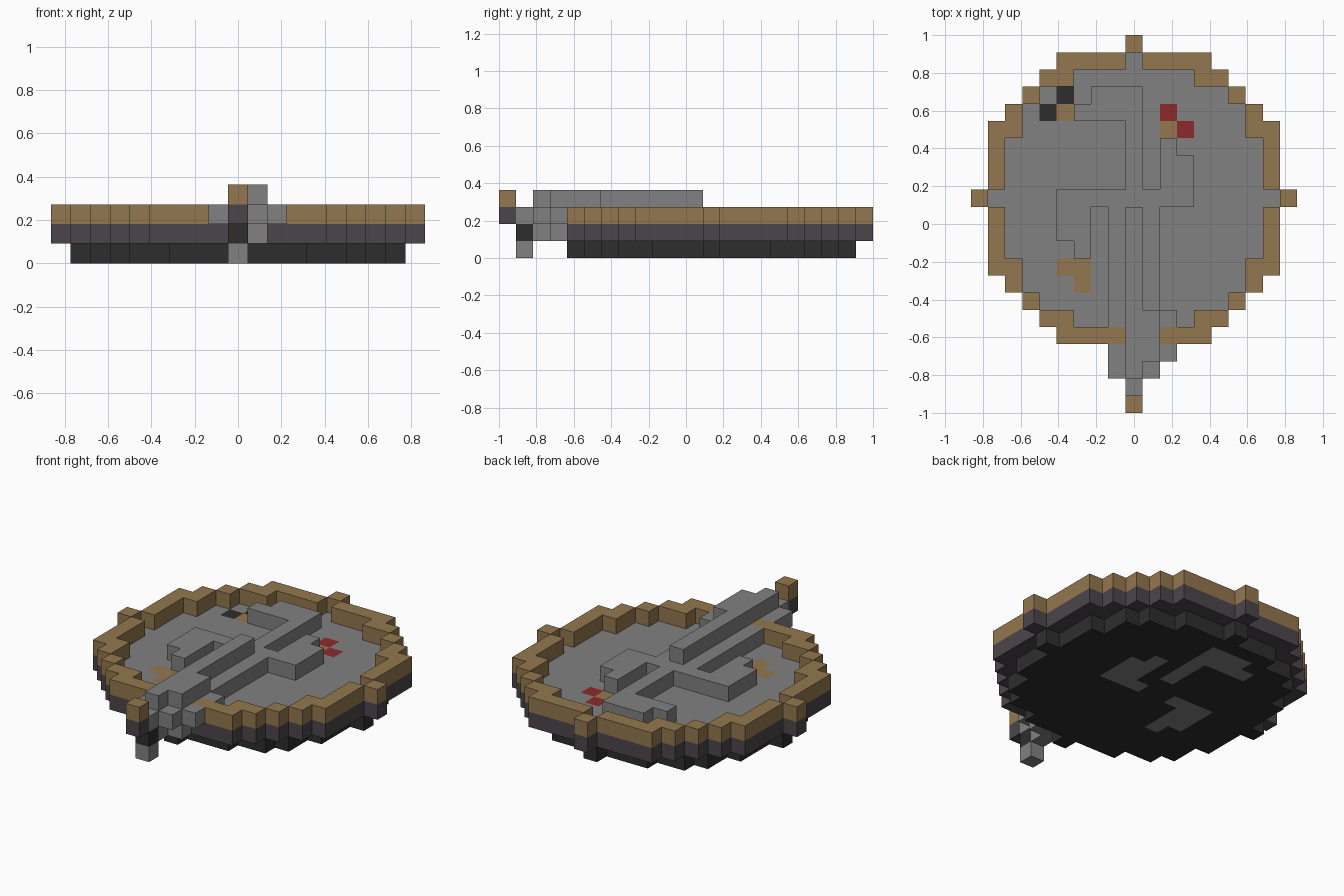
import bpy
import bmesh
from mathutils import Vector

cube = bpy.data.objects.get("Cube")
if cube:
    bpy.data.objects.remove(cube, do_unlink=True)

U = 1 / 11          # side of one block
MID = 12            # row through the middle of the disc


def material(name, rgb):
    m = bpy.data.materials.new(name)
    m.use_nodes = True
    m.diffuse_color = (*rgb, 1)
    m.node_tree.nodes["Principled BSDF"].inputs["Base Color"].default_value = (*rgb, 1)
    return m


MATS = {
    "grey": material("stone_grey", (0.22, 0.22, 0.22)),
    "brown": material("bronze_brown", (0.29, 0.185, 0.077)),
    "purple": material("dusky_purple", (0.07, 0.06, 0.068)),
    "black": material("charcoal", (0.027, 0.027, 0.027)),
    "red": material("dark_red", (0.27, 0.023, 0.024)),
}

cells = {}          # (column, row, layer) -> (part, colour)


def fill(part, colour, cols, rows, layers):
    """Fill an inclusive box of blocks; later fills replace earlier ones."""
    for i in range(cols[0], cols[1] + 1):
        for j in range(rows[0], rows[1] + 1):
            for k in range(layers[0], layers[1] + 1):
                cells[i, j, k] = (part, colour)


# Disc: half widths by distance from the middle row
OUTER = [9, 8, 8, 8, 8, 7, 6, 5, 4, 0]
INNER = [8, 7, 7, 7, 6, 6, 5, 3, 0, -1]
for j in range(MID - 9, MID + 10):
    outer, inner = OUTER[abs(j - MID)], INNER[abs(j - MID)]
    fill("rim_lower", "purple", (-outer, outer), (j, j), (1, 1))
    fill("rim_upper", "brown", (-outer, outer), (j, j), (2, 2))
    fill("base", "black", (-inner, inner), (j, j), (0, 0))
    fill("floor", "grey", (-inner, inner), (j, j), (1, 1))
    for i in range(-inner, inner + 1):
        del cells[i, j, 2]

# Three bent arms, raised on the floor and repeated as inlays underneath
ARMS = {
    "upper_arm": [((0, 0), (14, 18)), ((-2, 0), (18, 18)), ((-3, 0), (17, 17))],
    "right_arm": [((-4, -2), (12, 12)), ((-4, -3), (10, 11)), ((-3, -3), (9, 9))],
    "left_arm": [((1, 3), (12, 12)), ((2, 3), (13, 14)), ((2, 2), (15, 15))],
}
for name, boxes in ARMS.items():
    for cols, rows in boxes:
        fill(name, "grey", cols, rows, (2, 2))
        fill("base", "grey", cols, rows, (0, 0))
fill("hub", "grey", (-1, 1), (12, 12), (2, 2))
fill("hub", "grey", (0, 0), (13, 13), (2, 2))

# Coloured marks on the floor at the ends of the arms
for colour, spots in {
    "brown": [(-4, 17), (2, 16), (-4, 8), (-3, 8), (-3, 7)],
    "black": [(-4, 18), (-5, 17)],
    "red": [(2, 17), (3, 16)],
}.items():
    for i, j in spots:
        fill("floor", colour, (i, i), (j, j), (1, 1))

# Long front stem running out over the rim
fill("stem", "grey", (-1, 1), (5, 11), (2, 2))
fill("stem", "grey", (2, 2), (5, 5), (2, 2))
fill("stem", "grey", (0, 1), (4, 4), (2, 2))
fill("stem_head", "grey", (-1, 2), (3, 3), (2, 2))
fill("stem_head", "grey", (-1, 1), (2, 2), (2, 2))
fill("stem_head", "grey", (0, 1), (3, 3), (1, 1))
fill("stem_head", "grey", (0, 0), (2, 2), (1, 1))
fill("stem_ridge", "grey", (0, 0), (2, 11), (3, 3))
fill("stem_ridge", "grey", (1, 1), (3, 5), (3, 3))

# Stem tip
fill("stem_tip", "grey", (0, 0), (1, 1), (0, 2))
fill("stem_tip", "black", (0, 0), (1, 1), (1, 1))
fill("stem_tip", "purple", (0, 0), (0, 0), (2, 2))
fill("stem_tip", "brown", (0, 0), (0, 0), (3, 3))


def build(part):
    """Make one object from the exposed block faces of a part."""
    bm = bmesh.new()
    slots = []
    for (i, j, k), (owner, colour) in cells.items():
        if owner != part:
            continue
        if colour not in slots:
            slots.append(colour)
        centre = Vector((i * U, -1 + (j + 0.5) * U, (k + 0.5) * U))
        for axis in range(3):
            for sign in (-1, 1):
                step = [0, 0, 0]
                step[axis] = sign
                if (i + step[0], j + step[1], k + step[2]) in cells:
                    continue
                n = Vector(step)
                a = Vector((0, 0, 0))
                a[(axis + 1) % 3] = 1
                b = n.cross(a)
                corners = [n + a + b, n - a + b, n - a - b, n + a - b]
                f = bm.faces.new([bm.verts.new(centre + c * U / 2) for c in corners])
                f.material_index = slots.index(colour)
    bmesh.ops.remove_doubles(bm, verts=bm.verts[:], dist=0.001)
    mesh = bpy.data.meshes.new(part)
    bm.to_mesh(mesh)
    bm.free()
    for s in slots:
        mesh.materials.append(MATS[s])
    bpy.context.scene.collection.objects.link(bpy.data.objects.new(part, mesh))


for part in sorted({owner for owner, _ in cells.values()}):
    build(part)
